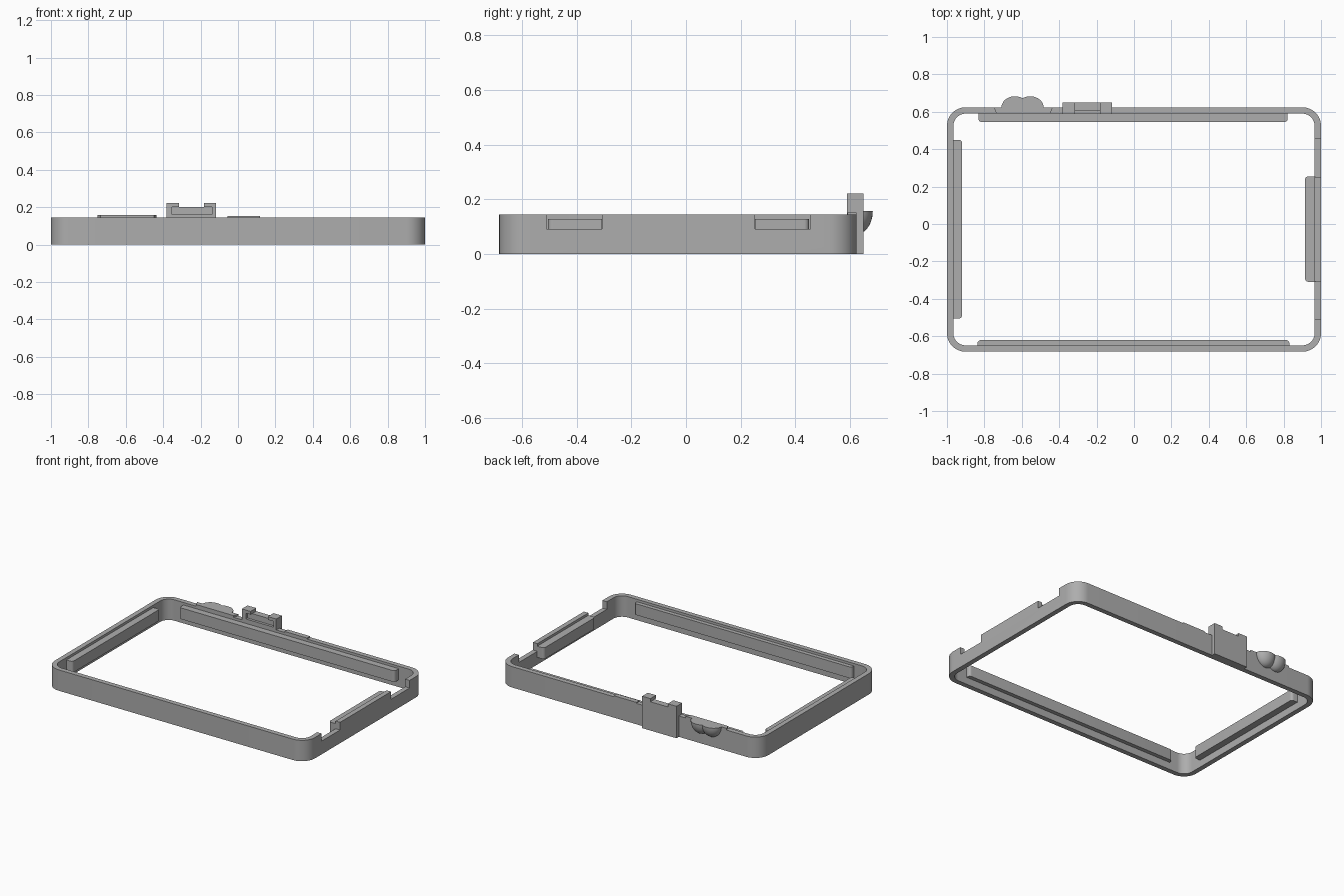
import bpy, bmesh, math

cube = bpy.data.objects.get("Cube")
if cube:
    bpy.data.objects.remove(cube)

grey = bpy.data.materials.new("plain_grey")
GREY = (0.42, 0.42, 0.42, 1)
grey.diffuse_color = GREY
grey.use_nodes = True
grey.node_tree.nodes["Principled BSDF"].inputs["Base Color"].default_value = GREY


def finish(name, bm):
    bmesh.ops.recalc_face_normals(bm, faces=bm.faces)
    mesh = bpy.data.meshes.new(name)
    bm.to_mesh(mesh)
    bm.free()
    ob = bpy.data.objects.new(name, mesh)
    bpy.context.collection.objects.link(ob)
    mesh.materials.append(grey)
    return ob


def prism(name, points, z0, z1):
    """Extrude a flat outline from z0 up to z1."""
    bm = bmesh.new()
    face = bm.faces.new([bm.verts.new((x, y, z0)) for x, y in points])
    ext = bmesh.ops.extrude_face_region(bm, geom=[face])
    for v in ext["geom"]:
        if isinstance(v, bmesh.types.BMVert):
            v.co.z = z1
    return finish(name, bm)


def box(name, x0, x1, y0, y1, z0, z1):
    return prism(name, [(x0, y0), (x1, y0), (x1, y1), (x0, y1)], z0, z1)


def rounded(x0, x1, y0, y1, r, steps=12):
    """Outline of a rectangle; r gives the radius of each corner, from +x+y."""
    corners = [(x1, y1, -1, -1), (x0, y1, 1, -1), (x0, y0, 1, 1), (x1, y0, -1, 1)]
    pts = []
    for i, (x, y, sx, sy) in enumerate(corners):
        if r[i] == 0:
            pts.append((x, y))
            continue
        for k in range(steps + 1):
            a = math.pi / 2 * (i + k / steps)
            pts.append((x + r[i] * (sx + math.cos(a)), y + r[i] * (sy + math.sin(a))))
    return pts


def cut(ob, cutter):
    mod = ob.modifiers.new("cut", "BOOLEAN")
    mod.operation = "DIFFERENCE"
    mod.solver = "EXACT"
    mod.object = cutter
    cutter.hide_render = True
    cutter.hide_viewport = True
    cutter.display_type = "WIRE"


def smooth(ob):
    bpy.ops.object.select_all(action="DESELECT")
    ob.select_set(True)
    bpy.context.view_layer.objects.active = ob
    bpy.ops.object.shade_smooth_by_angle(angle=math.radians(30))


# Rounded frame: ring between an outer and an inner outline
TOP = 0.145
bm = bmesh.new()
loops = []
for inset, radius in ((0, 0.1), (0.034, 0.066)):
    outline = rounded(-1 + inset, 1 - inset, -0.683 + inset, 0.624 - inset, [radius] * 4)
    for z in (0, TOP):
        loops.append([bm.verts.new((x, y, z)) for x, y in outline])
n = len(loops[0])
for a, b in ((0, 1), (1, 3), (3, 2), (2, 0)):
    for i in range(n):
        j = (i + 1) % n
        bm.faces.new((loops[a][i], loops[a][j], loops[b][j], loops[b][i]))
frame = finish("frame", bm)
smooth(frame)

# Two notches in the left wall
for label, y0, y1 in (("front", -0.51, -0.307), ("rear", 0.252, 0.456)):
    cut(frame, box(label + "_notch_cutter", 0.93, 1.1, y0, y1, 0.092, 0.3))

# Inner ledges, rounded at their free corners
R = 0.018
for name, x0, x1, y0, y1, r in (
        ("back_ledge", -0.832, 0.822, 0.545, 0.595, (0, 0, R, R)),
        ("front_ledge", -0.837, 0.831, -0.655, -0.621, (R, R, 0, 0)),
        ("right_ledge", -0.97, -0.919, -0.505, 0.45, (R, 0, 0, R)),
        ("left_ledge", 0.914, 0.97, -0.309, 0.254, (0, R, R, 0))):
    smooth(prism(name, rounded(x0, x1, y0, y1, r, 6), 0.05, 0.128))

# Latch on the back wall, hooked over the rim, with a slot and a shallow pocket
latch = prism("latch", [(-0.382, 0.622), (-0.118, 0.622), (-0.118, 0.65), (-0.382, 0.65)], 0, 0.15)
hook = box("latch_hook", -0.382, -0.118, 0.588, 0.65, 0.144, 0.222)
cut(hook, box("slot_cutter", -0.315, -0.182, 0.5, 0.7, 0.2, 0.3))
cut(hook, box("pocket_cutter", -0.352, -0.14, 0.5, 0.606, 0.16, 0.2))

# Low pads on the back rim
prism("thumb_pad", [(-0.735, 0.59), (-0.448, 0.59), (-0.435, 0.624), (-0.75, 0.624)], 0.14, 0.157)
box("small_pad", -0.055, 0.118, 0.59, 0.624, 0.14, 0.152)

# Two-lobed thumb grip: flat on top, rounded below
for side, cx in (("right", -0.637), ("left", -0.555)):
    bm = bmesh.new()
    bmesh.ops.create_uvsphere(bm, u_segments=32, v_segments=24, radius=1)
    for v in bm.verts:
        v.co = (cx + v.co.x * 0.072, 0.622 + v.co.y * 0.061, 0.157 + v.co.z * 0.085)
    for co, no in (((0, 0, 0.157), (0, 0, 1)), ((0, 0.612, 0), (0, -1, 0))):
        geom = bm.verts[:] + bm.edges[:] + bm.faces[:]
        res = bmesh.ops.bisect_plane(bm, geom=geom, plane_co=co, plane_no=no, clear_outer=True)
        bmesh.ops.holes_fill(bm, edges=[e for e in bm.edges if e.is_boundary], sides=0)
    smooth(finish(side + "_grip_lobe", bm))
